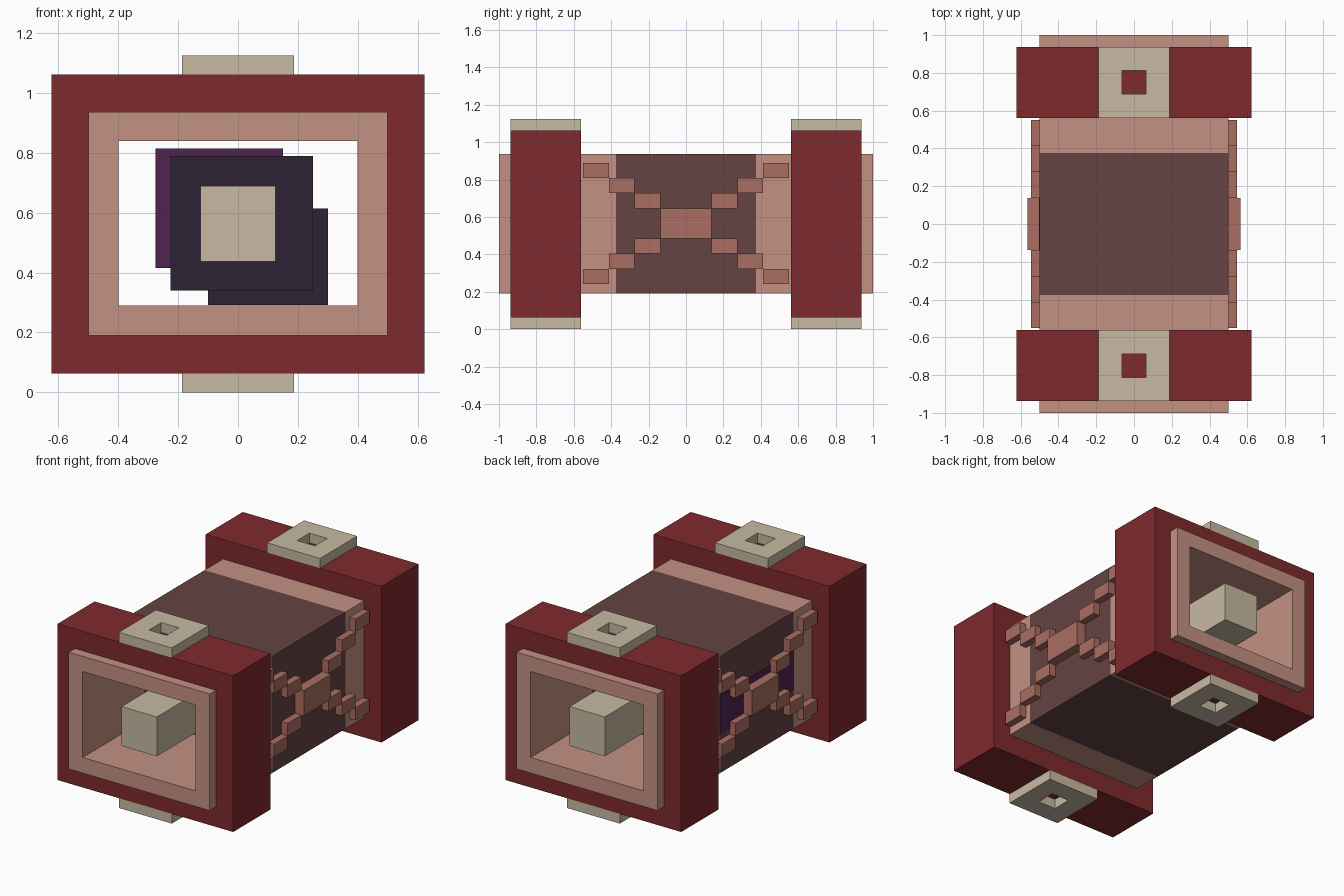
import bpy, bmesh

if "Cube" in bpy.data.objects:
    bpy.data.objects.remove(bpy.data.objects["Cube"])


def material(name, hex_code):
    lin = []
    for i in (0, 2, 4):
        c = int(hex_code[i:i + 2], 16) / 255
        lin.append(c / 12.92 if c <= 0.04045 else ((c + 0.055) / 1.055) ** 2.4)
    m = bpy.data.materials.new(name)
    m.diffuse_color = (*lin, 1)
    m.use_nodes = True
    m.node_tree.nodes["Principled BSDF"].inputs["Base Color"].default_value = m.diffuse_color
    return m


RED = material("dark_red", "7F2A2E")
PINK = material("dusty_pink", "C39182")
BEIGE = material("beige", "C7BAA2")
BROWN = material("brown", "664342")
CLAY = material("clay", "AA6D61")
NIGHT = material("night_purple", "2D2235")
PURPLE = material("purple", "4F2350")


def finish(name, bm, mats):
    bmesh.ops.recalc_face_normals(bm, faces=bm.faces)
    me = bpy.data.meshes.new(name)
    bm.to_mesh(me)
    bm.free()
    for m in mats:
        me.materials.append(m)
    ob = bpy.data.objects.new(name, me)
    bpy.context.collection.objects.link(ob)
    return ob


def box(name, x, y, z, mat):
    """Box from three (min, max) ranges."""
    bm = bmesh.new()
    bmesh.ops.create_cube(bm, size=1)
    for v in bm.verts:
        v.co = [(r[0] + r[1]) / 2 + c * (r[1] - r[0]) for r, c in zip((x, y, z), v.co)]
    return finish(name, bm, [mat])


def frame(name, outer, inner, levels, place, mats):
    """Rectangular tube; outer/inner are (u0, u1, v0, v1), place maps u, v, level to xyz."""
    bm = bmesh.new()

    def ring(r, w):
        u0, u1, v0, v1 = r
        return [bm.verts.new(place(u, v, w)) for u, v in ((u0, v0), (u1, v0), (u1, v1), (u0, v1))]

    outs = [ring(outer, w) for w in levels]
    ins = [ring(inner, w) for w in levels]
    strips = [(outs[0], ins[0], 0), (outs[-1], ins[-1], 0)]
    for k in range(len(levels) - 1):
        strips += [(outs[k], outs[k + 1], k % 2), (ins[k], ins[k + 1], k % 2)]
    for a, b, mi in strips:
        for i in range(4):
            j = (i + 1) % 4
            f = bm.faces.new((a[i], a[j], b[j], b[i]))
            f.material_index = mi if len(mats) > 1 else 0
    return finish(name, bm, mats)


def along_y(u, v, w):
    return (u, w, v)


def along_z(u, v, w):
    return (u, v, w)


# Open rectangular barrel, pink ends and brown middle
frame("barrel", (-0.5, 0.5, 0.19, 0.9375), (-0.4, 0.4, 0.29, 0.84),
      (-1, -0.375, 0.375, 1), along_y, [PINK, BROWN])

for s, side in ((-1, "front"), (1, "back")):
    # Thick red collar
    frame(side + "_collar", (-0.6225, 0.6225, 0.0625, 1.0625), (-0.5, 0.5, 0.19, 0.9375),
          (s * 0.5625, s * 0.9375), along_y, [RED])
    # Square plates with a hole, above and below the collar
    yc = s * 0.75
    for z0, level in ((0, "lower"), (1.0625, "upper")):
        frame(f"{side}_{level}_plate", (-0.1875, 0.1875, yc - 0.1875, yc + 0.1875),
              (-0.0625, 0.0625, yc - 0.0625, yc + 0.0625), (z0, z0 + 0.0625), along_z, [BEIGE])
    # Core rod ending flush with the barrel mouth
    box(side + "_rod", (-0.125, 0.125), sorted((s, s * 0.3)), (0.4375, 0.69), BEIGE)

# Overlapping blocks in the centre of the barrel
box("core_block", (-0.225, 0.25), (-0.32, 0.32), (0.34, 0.79), NIGHT)
box("low_block", (-0.1, 0.3), (-0.25, 0.25), (0.292, 0.615), NIGHT)
box("high_block", (-0.275, 0.15), (-0.2, 0.2), (0.415, 0.815), PURPLE)

# Purple strip on the left wall
box("left_strip", (-0.504, -0.498), (-0.375, 0.375), (0.4375, 0.69), PURPLE)

# Stepped cross on both side walls
for sx in (-1, 1):
    for sy in (-1, 1):
        for sz in (-1, 1):
            for k in range(4):
                depth = 0.5625 if k == 0 else 0.545
                zs = [0.5655 + sz * 0.081 * t for t in (k, k + 1)]
                box("cross_step", sorted((sx * 0.498, sx * depth)),
                    sorted((sy * 0.1375 * k, sy * 0.1375 * (k + 1))), sorted(zs), CLAY)
